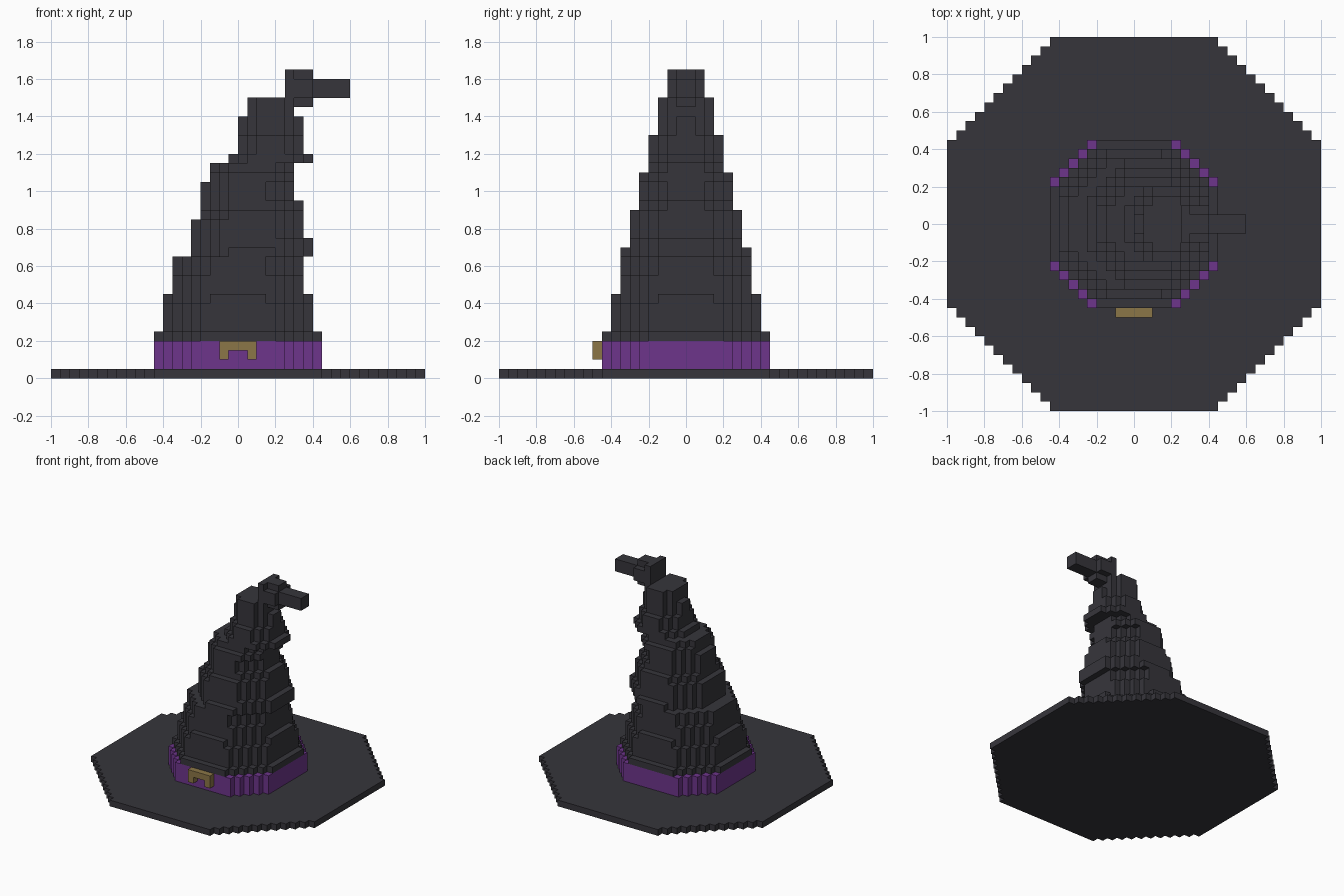
import bpy
import bmesh

UNIT = 0.05  # edge of one building block; all sizes below count blocks

cube = bpy.data.objects.get("Cube")
if cube:
    bpy.data.objects.remove(cube, do_unlink=True)


def make_material(name, colour):
    material = bpy.data.materials.new(name)
    material.use_nodes = True
    material.diffuse_color = (*colour, 1)
    shader = next(n for n in material.node_tree.nodes if n.type == "BSDF_PRINCIPLED")
    shader.inputs["Base Color"].default_value = (*colour, 1)
    return material


def stepped_octagon(left, right, half_depth, cut):
    """Outline of a block rectangle whose corners are cut into staircases."""
    def stair(edge, side):
        points = []
        for i in range(cut):
            x = edge - side * (cut - i)
            points += [(x, half_depth - i), (x, half_depth - i - 1)]
        return points + [(edge, half_depth - cut)]

    back_right = stair(right, 1)
    back_left = stair(left, -1)
    front_right = [(x, -y) for x, y in reversed(back_right)]
    front_left = [(x, -y) for x, y in back_left]
    return back_right + front_right + front_left + back_left[::-1]


def add_slab(bm, bottom, top, left, right, half_depth, cut):
    outline = stepped_octagon(left, right, half_depth, cut)
    lower = [bm.verts.new((x * UNIT, y * UNIT, bottom * UNIT)) for x, y in outline]
    face = bm.faces.new(lower)
    raised = bmesh.ops.extrude_face_region(bm, geom=[face], use_keep_orig=True)
    verts = [v for v in raised["geom"] if isinstance(v, bmesh.types.BMVert)]
    bmesh.ops.translate(bm, verts=verts, vec=(0, 0, (top - bottom) * UNIT))


def make_part(name, material, slabs, offset_y=0):
    bm = bmesh.new()
    for slab in slabs:
        add_slab(bm, *slab)
    bmesh.ops.recalc_face_normals(bm, faces=bm.faces)
    mesh = bpy.data.meshes.new(name)
    bm.to_mesh(mesh)
    bm.free()
    mesh.materials.append(material)
    part = bpy.data.objects.new(name, mesh)
    part.location.y = offset_y * UNIT
    bpy.context.collection.objects.link(part)
    return part


felt = make_material("charcoal felt", (0.037, 0.036, 0.044))
ribbon = make_material("purple ribbon", (0.155, 0.036, 0.26))
brass = make_material("dull brass", (0.26, 0.18, 0.063))

# Brim and ribbon
make_part("brim", felt, [(0, 1, -20, 20, 20, 11)])
make_part("hat_band", ribbon, [(1, 4, -9, 9, 9, 4)])

# Crown: top of each layer, left, right, half depth, corner steps
layers = [
    (5, -9, 9, 9, 5),
    (8, -8, 8, 8, 4),
    (9, -8, 8, 8, 5),
    (11, -7, 7, 7, 3),
    (13, -7, 7, 7, 4),
    (14, -5, 8, 7, 4),
    (15, -5, 8, 6, 3),
    (17, -5, 7, 6, 3),
    (18, -4, 7, 6, 3),
    (19, -4, 7, 5, 3),
    (21, -4, 6, 5, 3),
    (22, -3, 6, 5, 2),
    (23, -3, 6, 4, 2),
    (24, -1, 8, 4, 2),
    (26, 0, 7, 4, 2),
    (28, 0, 7, 3, 2),
    (29, 1, 6, 3, 1),
    (30, 1, 6, 3, 1),
]
crown = []
bottom = 4
for top, *shape in layers:
    crown.append((bottom, top, *shape))
    bottom = top
make_part("crown", felt, crown)

# Bent tip: root block, ridge, underside lump and pointing end
make_part("crown_tip", felt, [
    (30, 32, 5, 8, 2, 0),
    (32, 33, 5, 6, 2, 0),
    (32, 33, 6, 8, 1, 0),
    (29, 30, 6, 8, 1, 0),
    (30, 32, 8, 12, 1, 0),
])

# Buckle: an upside-down U on the front of the ribbon
make_part("buckle", brass, [
    (3, 4, -2, 2, 0.5, 0),
    (2, 3, -2, -1, 0.5, 0),
    (2, 3, 1, 2, 0.5, 0),
], offset_y=-9.5)
